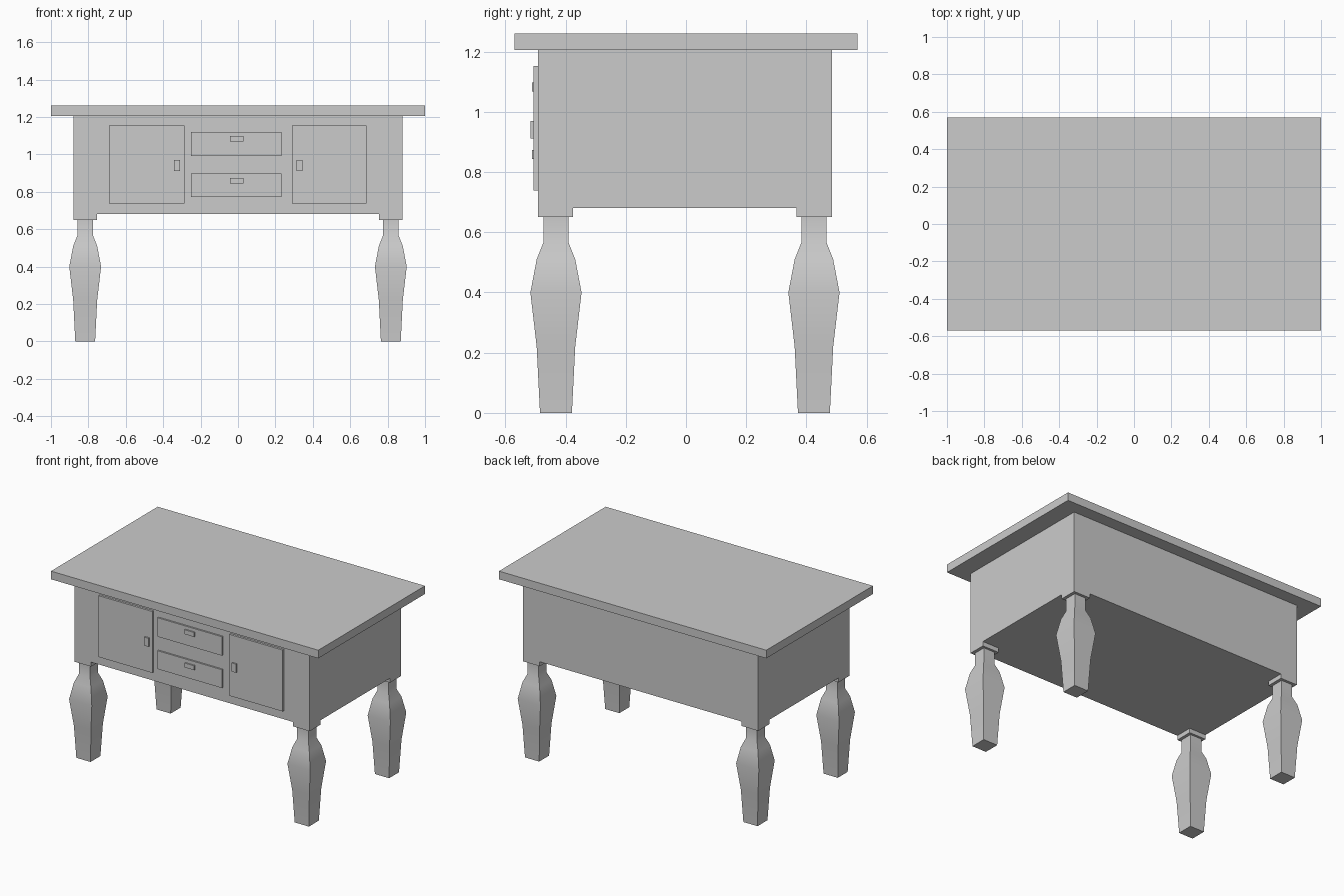
import bpy, bmesh
from mathutils import Vector

if "Cube" in bpy.data.objects:
    bpy.data.objects.remove(bpy.data.objects["Cube"])


def finish(name, bm):
    bmesh.ops.recalc_face_normals(bm, faces=bm.faces)
    mesh = bpy.data.meshes.new(name)
    bm.to_mesh(mesh)
    bm.free()
    ob = bpy.data.objects.new(name, mesh)
    bpy.context.collection.objects.link(ob)
    return ob


def box_bm(lo, hi):
    lo, hi = Vector(lo), Vector(hi)
    bm = bmesh.new()
    bmesh.ops.create_cube(bm, size=1)
    bmesh.ops.scale(bm, vec=hi - lo, verts=bm.verts)
    bmesh.ops.translate(bm, vec=(lo + hi) / 2, verts=bm.verts)
    return bm


def box(name, lo, hi):
    return finish(name, box_bm(lo, hi))


# Table top
box("table_top", (-1, -0.57, 1.205), (1, 0.57, 1.26))

# Cabinet body with corner blocks extruded down from its underside
X0, YF, YB = 0.755, -0.375, 0.367
bm = box_bm((-0.88, -0.492, 0.68), (0.88, 0.485, 1.205))
for co, no in (((-X0, 0, 0), (1, 0, 0)), ((X0, 0, 0), (1, 0, 0)),
               ((0, YF, 0), (0, 1, 0)), ((0, YB, 0), (0, 1, 0))):
    bmesh.ops.bisect_plane(bm, geom=bm.verts[:] + bm.edges[:] + bm.faces[:],
                           plane_co=co, plane_no=no)
bm.normal_update()
corners = []
for f in bm.faces:
    c = f.calc_center_median()
    if f.normal.z < -0.9 and abs(c.x) > X0 and (c.y < YF or c.y > YB):
        corners.append(f)
for f in corners:
    new = bmesh.ops.extrude_discrete_faces(bm, faces=[f])["faces"]
    bmesh.ops.translate(bm, vec=(0, 0, -0.03), verts=new[0].verts)
bmesh.ops.remove_doubles(bm, verts=bm.verts, dist=1e-5)
bmesh.ops.dissolve_limit(bm, angle_limit=0.01, verts=bm.verts, edges=bm.edges)
finish("cabinet_body", bm)

# Square baluster legs: (height, half width)
PROFILE = [(0, 0.053), (0.22, 0.064), (0.40, 0.085),
           (0.51, 0.064), (0.565, 0.042), (0.65, 0.042)]


def leg(name, x, y):
    bm = bmesh.new()
    rings = [[bm.verts.new((x + sx * r, y + sy * r, z))
              for sx, sy in ((-1, -1), (1, -1), (1, 1), (-1, 1))]
             for z, r in PROFILE]
    for a, b in zip(rings, rings[1:]):
        for i in range(4):
            j = (i + 1) % 4
            bm.faces.new((a[i], a[j], b[j], b[i]))
    bm.faces.new(rings[0])
    bm.faces.new(rings[-1])
    ob = finish(name, bm)
    bpy.ops.object.select_all(action='DESELECT')
    ob.select_set(True)
    bpy.context.view_layer.objects.active = ob
    bpy.ops.object.shade_smooth_by_angle(angle=0.6)


for side, x in (("left", -0.817), ("right", 0.817)):
    leg("front_leg_" + side, x, -0.432)
    leg("back_leg_" + side, x, 0.425)

# Doors with upright handles
for side, x0, x1, hx in (("left", -0.69, -0.287, -0.325),
                         ("right", 0.29, 0.688, 0.33)):
    box("door_" + side, (x0, -0.506, 0.738), (x1, -0.49, 1.153))
    box("door_handle_" + side, (hx - 0.016, -0.516, 0.912),
        (hx + 0.016, -0.504, 0.97))

# Drawers with horizontal handles
for level, z0, z1, hz in (("upper", 0.992, 1.12, 1.083),
                          ("lower", 0.773, 0.897, 0.858)):
    box("drawer_" + level, (-0.25, -0.503, z0), (0.232, -0.49, z1))
    box("drawer_handle_" + level, (-0.042, -0.512, hz - 0.015),
        (0.03, -0.5, hz + 0.015))
